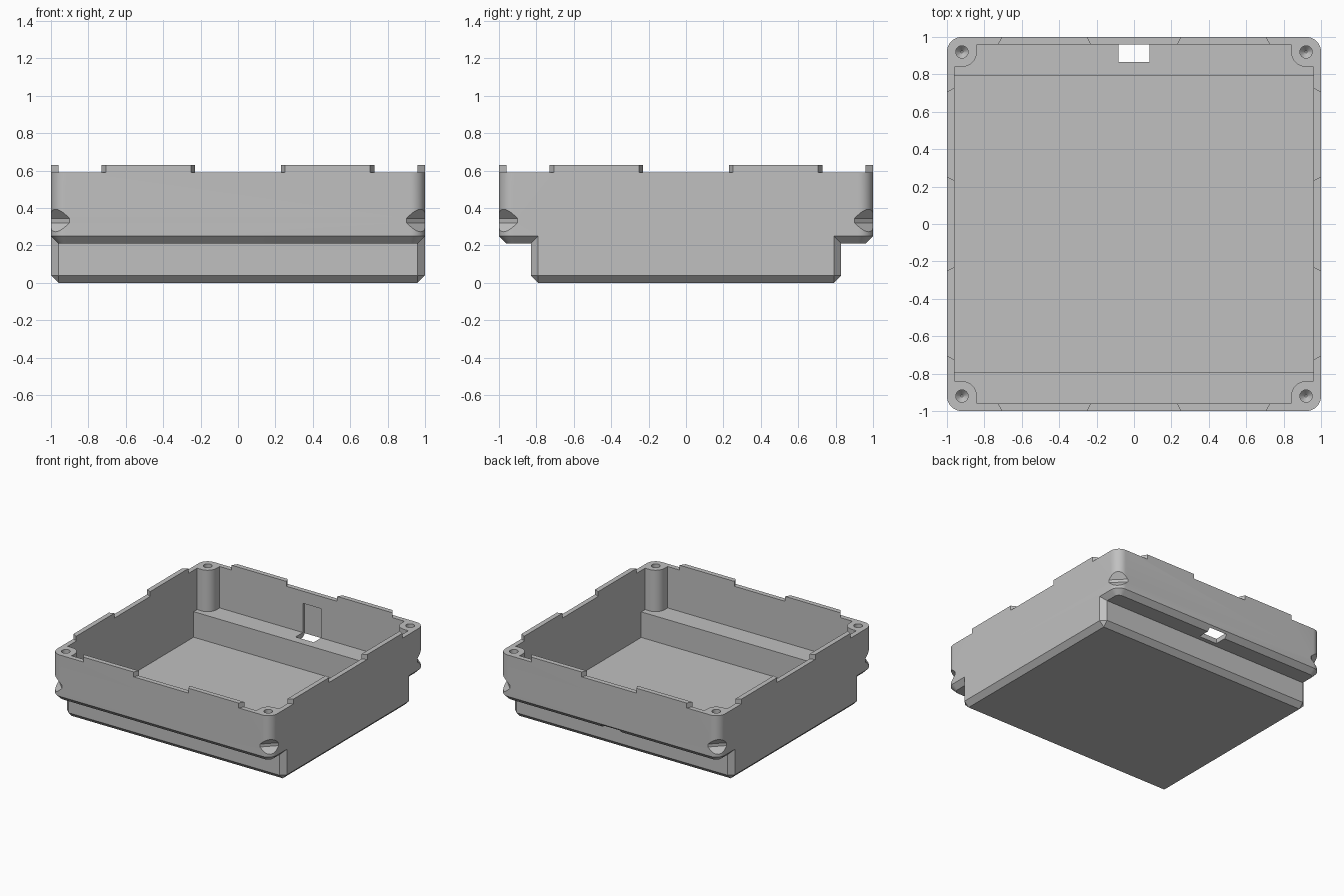
import bpy, bmesh, math

cube = bpy.data.objects.get("Cube")
if cube:
    bpy.data.objects.remove(cube, do_unlink=True)

grey = bpy.data.materials.new("plain_grey")
grey.use_nodes = True
grey.diffuse_color = (0.53, 0.53, 0.53, 1)
grey.node_tree.nodes["Principled BSDF"].inputs["Base Color"].default_value = grey.diffuse_color

WALL = 0.04            # wall, floor and chamfer size
INNER = 1 - WALL       # inside half width
POST = 0.92            # screw post centre
LEDGE, RIM, TOP = 0.25, 0.59, 0.63
CORNERS = [(sx, sy) for sx in (-1, 1) for sy in (-1, 1)]


def hull(name, points):
    """Convex solid around the points, with flat regions merged."""
    bm = bmesh.new()
    for p in points:
        bm.verts.new(p)
    bmesh.ops.remove_doubles(bm, verts=bm.verts[:], dist=1e-5)
    bmesh.ops.convex_hull(bm, input=bm.verts[:])
    bmesh.ops.dissolve_limit(bm, angle_limit=0.01, verts=bm.verts[:], edges=bm.edges[:])
    bmesh.ops.recalc_face_normals(bm, faces=bm.faces[:])
    mesh = bpy.data.meshes.new(name)
    bm.to_mesh(mesh)
    bm.free()
    mesh.materials.append(grey)
    obj = bpy.data.objects.new(name, mesh)
    bpy.context.collection.objects.link(obj)
    return obj


def box(name, x, y0, y1, z0, z1):
    return hull(name, [(a, b, c) for a in (-x, x) for b in (y0, y1) for c in (z0, z1)])


def arc(cx, cy, r, start, sweep, steps):
    return [(cx + r * math.cos(math.radians(start + sweep * i / steps)),
             cy + r * math.sin(math.radians(start + sweep * i / steps)))
            for i in range(steps + 1)]


def combine(target, tool, operation):
    """Apply a boolean and discard the tool."""
    mod = target.modifiers.new(operation, "BOOLEAN")
    mod.operation, mod.solver, mod.object = operation, "EXACT", tool
    bpy.ops.object.select_all(action="DESELECT")
    target.select_set(True)
    bpy.context.view_layer.objects.active = target
    bpy.ops.object.modifier_apply(modifier=mod.name)
    bpy.data.objects.remove(tool, do_unlink=True)


# Upper tray: rounded corners, chamfered underneath
tray_points = []
for sx, sy in CORNERS:
    for z, r in ((LEDGE - WALL, 0.04), (LEDGE, 0.08), (RIM, 0.08)):
        tray_points += [(sx * x, sy * y, z) for x, y in arc(POST, POST, r, 0, 90, 10)]
tray = hull("open_case", tray_points)

# Narrower base with all edges chamfered
base_points = []
for sx, sy in CORNERS:
    base_points.append((sx * INNER, sy * 0.79, 0))
    for z in (WALL, LEDGE):
        base_points += [(sx, sy * 0.79, z), (sx * INNER, sy * 0.83, z)]
combine(tray, hull("base", base_points), "UNION")

# Stepped cavity
combine(tray, box("upper_cavity", INNER, -INNER, INNER, LEDGE, 1), "DIFFERENCE")
combine(tray, box("lower_cavity", INNER, -0.79, 0.795, WALL, 0.5), "DIFFERENCE")

# Screw posts, blind screw holes and outer corner notches
for sx, sy in CORNERS:
    section = arc(POST, POST, 0.08, 180, 90, 10)
    section += [(0.84, 0.965), (0.965, 0.965), (0.965, 0.84)]
    combine(tray, hull("post", [(sx * x, sy * y, z) for x, y in section
                                for z in (0.24, RIM)]), "UNION")
    hole = [(x, y, z) for z, r in ((0.7, 0.033), (0.46, 0.033), (0.43, 0.006))
            for x, y in arc(sx * POST, sy * POST, r, 0, 345, 23)]
    combine(tray, hull("screw_hole", hole), "DIFFERENCE")
    notch = [(sx * (s / 2 + v), sy * (s / 2 - v), 0.333 + h * side)
             for s, h in ((1.9, 0.012), (2.06, 0.157))
             for v in (-0.2, 0.2) for side in (-1, 1)]
    combine(tray, hull("corner_notch", notch), "DIFFERENCE")

# Two tapered rim tabs on every side
for turn in range(4):
    c, s = (1, 0, -1, 0)[turn], (0, 1, 0, -1)[turn]
    for side in (-1, 1):
        ends = [(0.25, 1), (0.705, 1), (0.23, INNER), (0.73, INNER)]
        tab = [(c * side * x - s * y, s * side * x + c * y, z)
               for x, y in ends for z in (RIM - 0.02, TOP)]
        combine(tray, hull("rim_tab", tab), "UNION")

# Cable opening through the rear ledge, with a recess in the wall
combine(tray, box("cable_opening", 0.083, 0.865, 0.985, 0.1, 0.49), "DIFFERENCE")

tray.select_set(True)
bpy.context.view_layer.objects.active = tray
bpy.ops.object.shade_smooth_by_angle(angle=math.radians(25))
